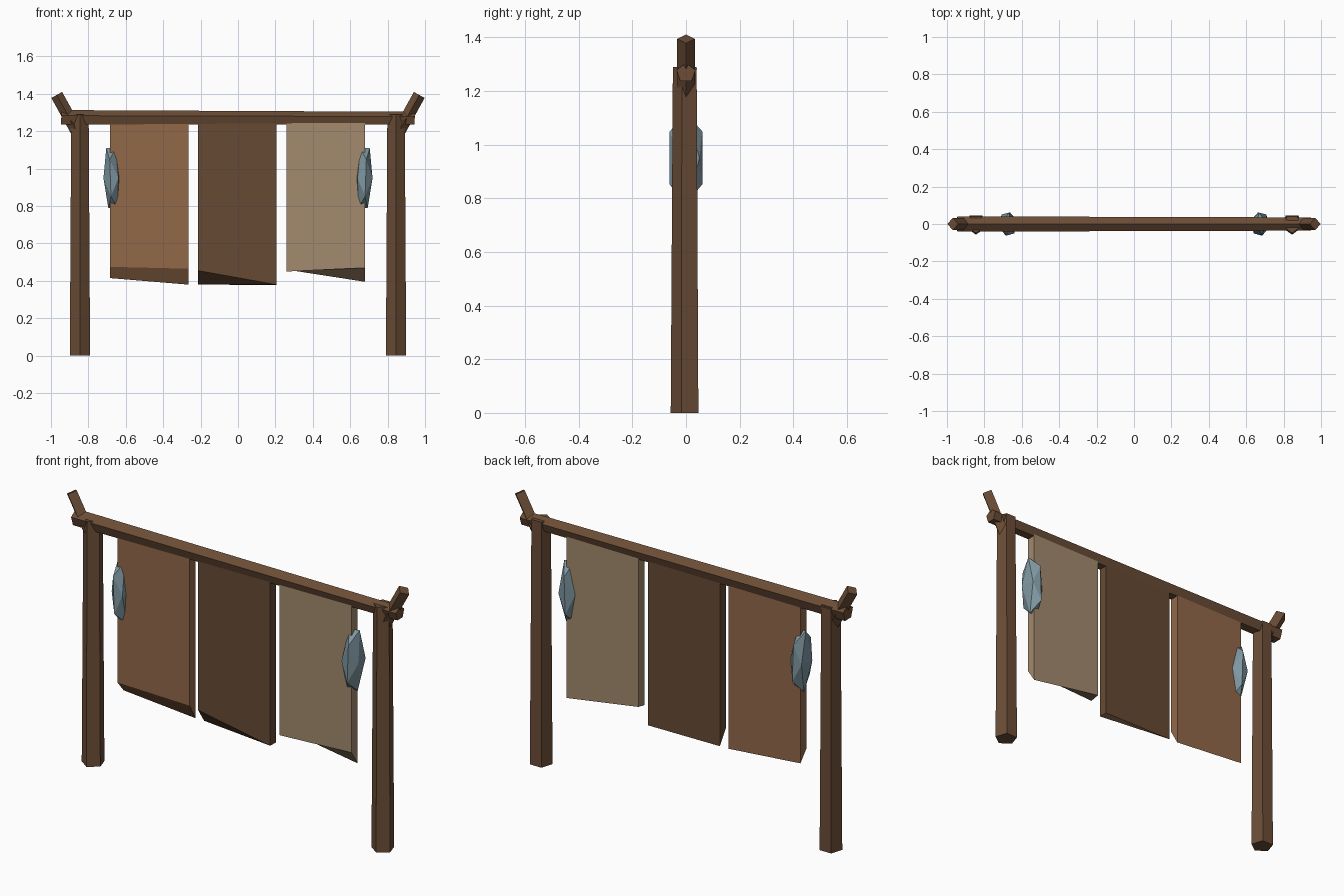
import bpy, bmesh, math
from mathutils import Matrix, Vector

cube = bpy.data.objects.get("Cube")
if cube:
    bpy.data.objects.remove(cube)


def material(name, rgb):
    """Flat material from 0-255 display values."""
    linear = [((c / 255 + 0.055) / 1.055) ** 2.4 for c in rgb] + [1]
    m = bpy.data.materials.new(name)
    m.use_nodes = True
    m.diffuse_color = linear
    m.node_tree.nodes["Principled BSDF"].inputs["Base Color"].default_value = linear
    return m


wood = material("timber_brown", (107, 77, 54))
tan = material("tan_hide", (146, 105, 73))
dark = material("dark_hide", (102, 74, 52))
pale = material("pale_hide", (163, 138, 110))
stone = material("blue_grey_stone", (126, 150, 160))


def finish(name, bm, mat):
    bmesh.ops.recalc_face_normals(bm, faces=bm.faces)
    mesh = bpy.data.meshes.new(name)
    bm.to_mesh(mesh)
    bm.free()
    mesh.materials.append(mat)
    obj = bpy.data.objects.new(name, mesh)
    bpy.context.collection.objects.link(obj)
    return obj


def pole(name, start, end, r0, r1, sides, corner):
    """Tapered prism between two points, with one corner towards a direction."""
    start, end, corner = Vector(start), Vector(end), Vector(corner)
    axis = (end - start).normalized()
    u = (corner - axis * corner.dot(axis)).normalized()
    v = axis.cross(u)
    bm = bmesh.new()
    rings = []
    for centre, r in ((start, r0), (end, r1)):
        angles = [math.tau * i / sides for i in range(sides)]
        rings.append([bm.verts.new(centre + r * (u * math.cos(a) + v * math.sin(a)))
                      for a in angles])
        bm.faces.new(rings[-1])
    for i in range(sides):
        j = (i + 1) % sides
        bm.faces.new((rings[0][i], rings[0][j], rings[1][j], rings[1][i]))
    return finish(name, bm, wood)


def hide(name, x0, x1, front, back, mat):
    """Hanging panel; front and back give the bottom heights at x0 and x1."""
    bm = bmesh.new()
    bmesh.ops.create_cube(bm, size=1)
    for v in bm.verts:
        right, rear, top = (c > 0 for c in v.co)
        low = (back if rear else front)[right]
        v.co = (x1 if right else x0, 0.025 if rear else -0.025, 1.25 if top else low)
    return finish(name, bm, mat)


def hanging_stone(name, side):
    """Stretched icosahedron with upright front and back edges."""
    g = (1 + math.sqrt(5)) / 2
    bm = bmesh.new()
    for a in (-1, 1):
        for b in (-g, g):
            for co in ((a, 0, b), (0, b, a), (b, a, 0)):
                bm.verts.new(Vector(co) / g)
    bmesh.ops.convex_hull(bm, input=bm.verts)
    turn = Matrix.Rotation(math.radians(12 * side), 4, 'Z')
    tilt = Matrix.Rotation(math.radians(2 * side), 4, 'Y')
    place = Matrix.Translation((0.674 * side, 0, 0.95))
    bm.transform(place @ tilt @ Matrix.Diagonal((0.041, 0.062, 0.16, 1)) @ turn)
    return finish(name, bm, stone)


# Frame: posts, crossing horns and hanging stones on both sides
for label, s in (("left", 1), ("right", -1)):
    pole(label + "_post", (0.845 * s, 0, 0), (0.845 * s, 0, 1.29),
         0.057, 0.049, 5, (0, -1, 0))
    pole(label + "_horn", (0.843 * s, 0, 1.165), (0.969 * s, 0, 1.394),
         0.033, 0.033, 4, (0, 1, 0))
    hanging_stone(label + "_stone", s)

# Top beam
pole("top_beam", (-0.945, 0, 1.27), (0.945, 0, 1.267), 0.043, 0.037, 5, (0, 0, 1))

# Hanging hides
hide("right_hide", -0.685, -0.265, (0.475, 0.465), (0.415, 0.38), tan)
hide("middle_hide", -0.215, 0.205, (0.455, 0.38), (0.38, 0.378), dark)
hide("left_hide", 0.26, 0.68, (0.45, 0.47), (0.46, 0.395), pale)
